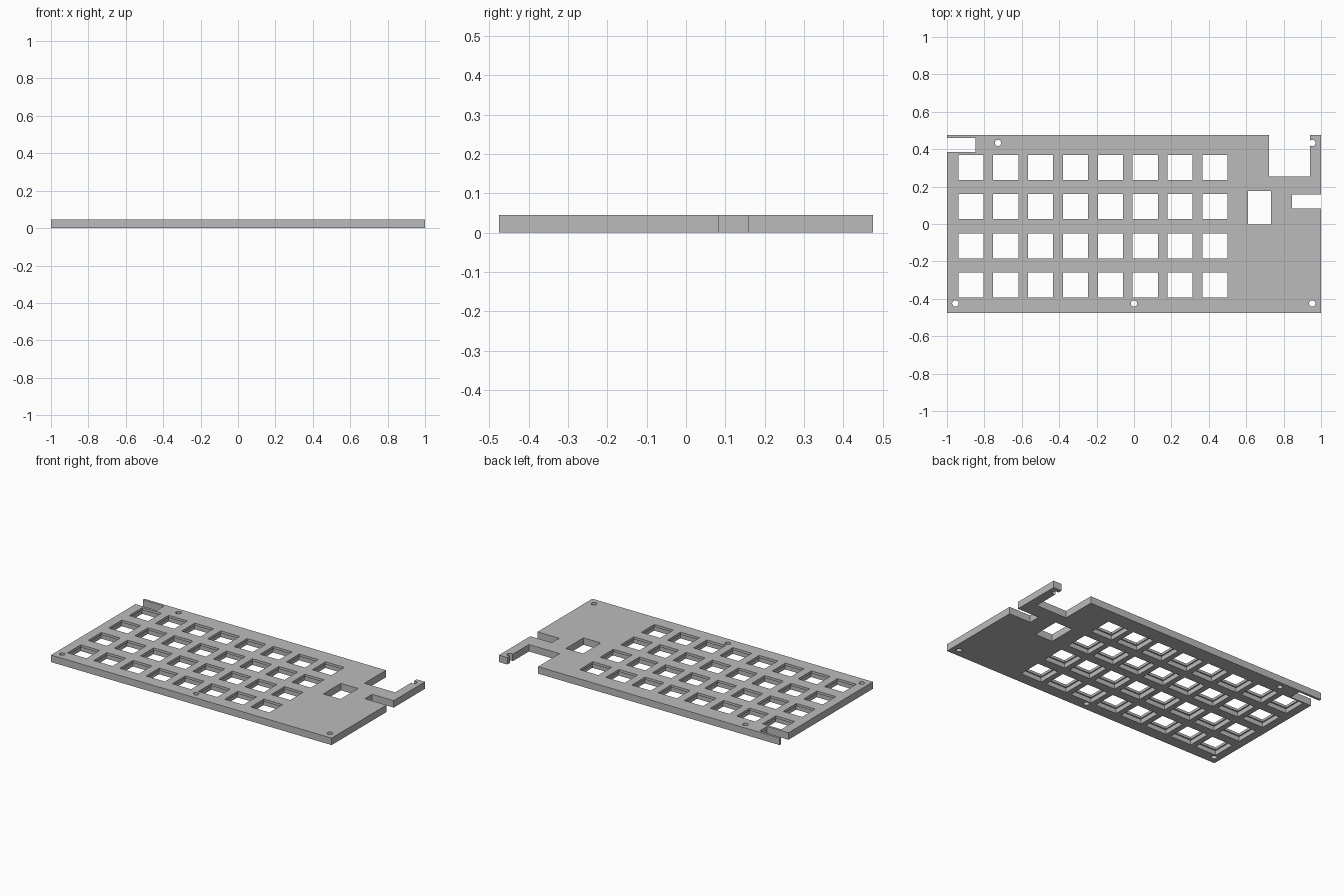
import bpy, bmesh
from mathutils import Matrix

if "Cube" in bpy.data.objects:
    bpy.data.objects.remove(bpy.data.objects["Cube"])

T = 0.045      # plate thickness
LIP = 0.016    # thickness of the lip around each key hole

grey = bpy.data.materials.new("plate_grey")
grey.diffuse_color = (0.5, 0.5, 0.5, 1)
grey.use_nodes = True
grey.node_tree.nodes["Principled BSDF"].inputs["Base Color"].default_value = grey.diffuse_color


def add_box(bm, x0, x1, y0, y1, z0, z1):
    m = Matrix.Translation(((x0 + x1) / 2, (y0 + y1) / 2, (z0 + z1) / 2))
    bmesh.ops.create_cube(bm, size=1, matrix=m @ Matrix.Diagonal((x1 - x0, y1 - y0, z1 - z0, 1)))


def make_object(name, bm):
    me = bpy.data.meshes.new(name)
    bm.to_mesh(me)
    bm.free()
    ob = bpy.data.objects.new(name, me)
    bpy.context.collection.objects.link(ob)
    me.materials.append(grey)
    return ob


def cut(target, bm, name):
    cutter = make_object(name, bm)
    cutter.hide_render = True
    cutter.hide_viewport = False
    mod = target.modifiers.new(name, 'BOOLEAN')
    mod.operation = 'DIFFERENCE'
    mod.solver = 'EXACT'
    mod.object = cutter
    bpy.context.view_layer.objects.active = target
    bpy.ops.object.modifier_apply(modifier=name)
    bpy.data.objects.remove(cutter)


# Main plate
bm = bmesh.new()
add_box(bm, -1, 1, -0.475, 0.475, 0, T)
plate = make_object("keyboard_plate", bm)

# Key holes through the plate, with wider recesses underneath
keys = [(-0.872 + 0.1864 * i, 0.302 - 0.2093 * j) for i in range(8) for j in range(4)]
for name, half, z1 in (("key_recesses", 0.075, T - LIP), ("key_holes", 0.067, T + 0.1)):
    bm = bmesh.new()
    for x, y in keys:
        add_box(bm, x - half, x + half, y - half, y + half, -0.1, z1)
    cut(plate, bm, name)

# Edge notches and the rectangular window
bm = bmesh.new()
for x0, x1, y0, y1 in ((0.722, 0.941, 0.255, 0.6), (0.846, 1.1, 0.083, 0.157),
                       (0.61, 0.733, -0.003, 0.176), (-1.1, -0.848, 0.385, 0.46)):
    add_box(bm, x0, x1, y0, y1, -0.1, T + 0.1)
cut(plate, bm, "notches")

# Screw holes
bm = bmesh.new()
for x, y in ((-0.727, 0.433), (0.953, 0.433), (-0.955, -0.425), (0, -0.425), (0.953, -0.425)):
    bmesh.ops.create_cone(bm, cap_ends=True, segments=24, radius1=0.017, radius2=0.017,
                          depth=0.4, matrix=Matrix.Translation((x, y, 0)))
cut(plate, bm, "screw_holes")
